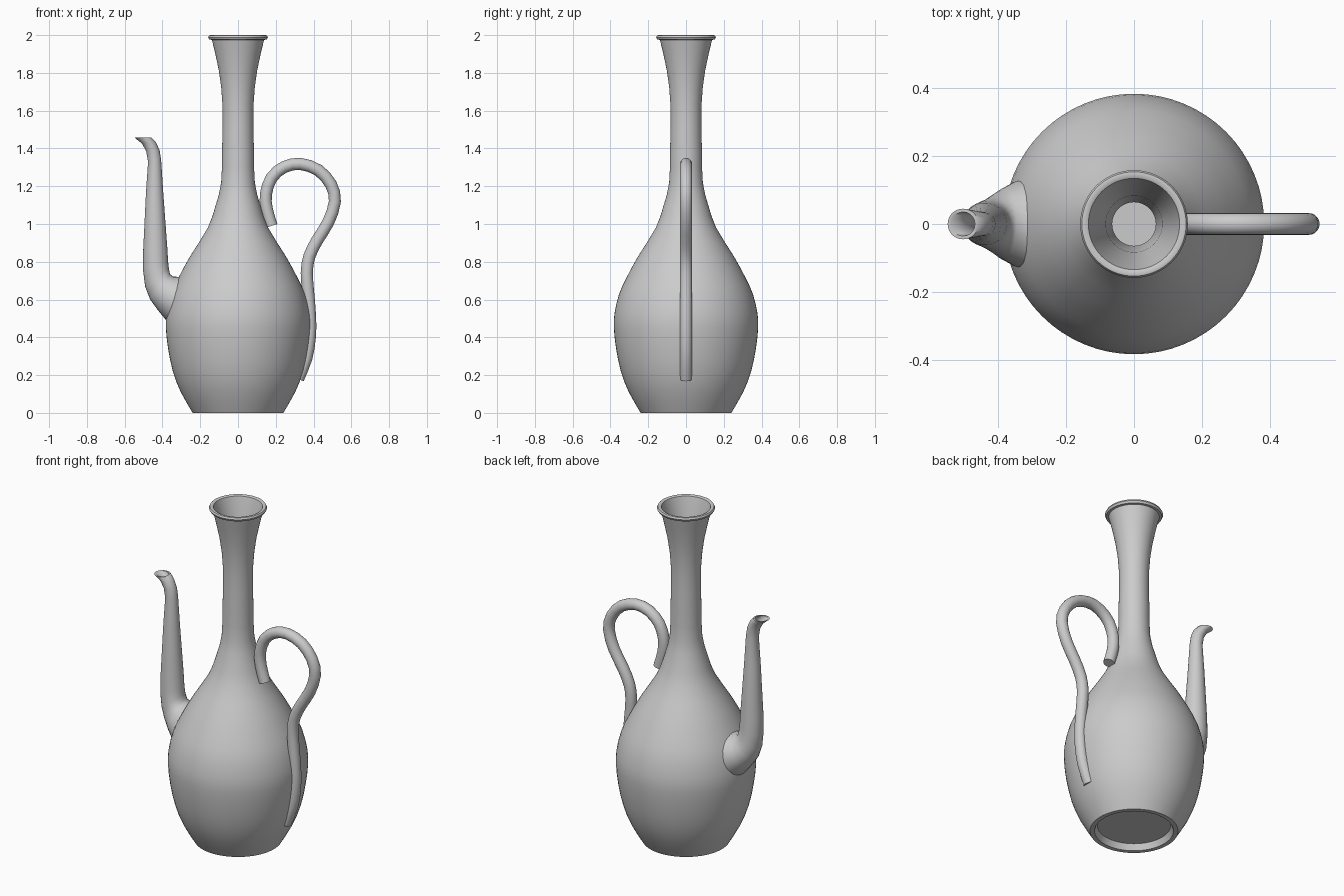
import bpy, bmesh, math
from mathutils import Vector

if "Cube" in bpy.data.objects:
    bpy.data.objects.remove(bpy.data.objects["Cube"])


def skin(name, rings, angle=40):
    """Bridge equal-sized closed rings, cap both ends, shade smooth."""
    bm = bmesh.new()
    loops = [[bm.verts.new(p) for p in ring] for ring in rings]
    n = len(loops[0])
    for a, b in zip(loops, loops[1:]):
        for i in range(n):
            j = (i + 1) % n
            bm.faces.new((a[i], a[j], b[j], b[i]))
    bm.faces.new(loops[0])
    bm.faces.new(loops[-1])
    bmesh.ops.recalc_face_normals(bm, faces=bm.faces)
    mesh = bpy.data.meshes.new(name)
    bm.to_mesh(mesh)
    bm.free()
    obj = bpy.data.objects.new(name, mesh)
    bpy.context.collection.objects.link(obj)
    bpy.ops.object.select_all(action='DESELECT')
    obj.select_set(True)
    bpy.context.view_layer.objects.active = obj
    bpy.ops.object.shade_smooth_by_angle(angle=math.radians(angle))
    return obj


def ellipse(center, u, v, n):
    """Ring of n points around center with half axes u and v."""
    return [center + u * math.cos(2 * math.pi * i / n)
            + v * math.sin(2 * math.pi * i / n) for i in range(n)]


def spline(pts, steps):
    """Catmull-Rom interpolation of a list of vectors."""
    out = []
    for i in range(len(pts) - 1):
        p0, p1, p2, p3 = (pts[max(i - 1, 0)], pts[i], pts[i + 1],
                          pts[min(i + 2, len(pts) - 1)])
        for s in range(steps):
            t = s / steps
            out.append(0.5 * (2 * p1 + (p2 - p0) * t
                              + (2 * p0 - 5 * p1 + 4 * p2 - p3) * t * t
                              + (3 * p1 - p0 - 3 * p2 + p3) * t ** 3))
    return out + [pts[-1]]


# Body: recessed foot, outer wall, rim bead and hollow inside (radius, z)
foot = [(0.20, 0.035), (0.215, 0.0), (0.24, 0.0)]
wall = [(0.24, 0.0), (0.303, 0.11), (0.345, 0.22), (0.37, 0.34), (0.382, 0.45),
        (0.378, 0.53), (0.354, 0.63), (0.313, 0.72), (0.253, 0.83),
        (0.16, 0.98), (0.118, 1.10), (0.089, 1.22), (0.084, 1.40),
        (0.082, 1.63), (0.101, 1.81), (0.138, 1.975)]
rim = [(0.152, 1.976), (0.158, 1.988), (0.153, 1.998), (0.145, 2.0),
       (0.134, 1.995)]
inside = [(r - 0.018, z) for r, z in reversed(wall[1:-1])] + [(0.22, 0.05)]
profile = (foot + [tuple(p) for p in spline([Vector(p) for p in wall], 2)[1:]]
           + rim + inside)
X, Y = Vector((1, 0, 0)), Vector((0, 1, 0))
skin("ewer_body", [ellipse(Vector((0, 0, z)), X * r, Y * r, 64)
                   for r, z in profile])

# Spout: outer edge x, z, inner edge x, z, half width in y
sections = [(-0.33, 0.46, -0.26, 0.725, 0.135),
            (-0.38, 0.49, -0.315, 0.72, 0.125),
            (-0.425, 0.545, -0.345, 0.722, 0.103),
            (-0.465, 0.60, -0.36, 0.735, 0.08),
            (-0.492, 0.67, -0.366, 0.765, 0.069),
            (-0.503, 0.76, -0.37, 0.80, 0.065),
            (-0.502, 0.86, -0.374, 0.87, 0.062),
            (-0.487, 1.17, -0.396, 1.17, 0.045),
            (-0.476, 1.33, -0.407, 1.34, 0.036),
            (-0.486, 1.385, -0.415, 1.39, 0.036),
            (-0.508, 1.425, -0.434, 1.432, 0.039),
            (-0.547, 1.457, -0.457, 1.457, 0.045)]


def spout_ring(s, scale=1.0):
    a, b = Vector((s[0], 0, s[1])), Vector((s[2], 0, s[3]))
    return ellipse((a + b) / 2, (b - a) / 2 * scale, Y * s[4] * scale, 28)


skin("spout", [spout_ring(s) for s in sections]
     + [spout_ring(s, 0.78) for s in reversed(sections[4:])], 50)

# Handle: round strap from the neck, over the loop and down the belly
path = [(0.178, 0.99), (0.152, 1.08), (0.148, 1.16), (0.178, 1.245),
        (0.245, 1.302), (0.33, 1.318), (0.425, 1.285), (0.492, 1.21),
        (0.513, 1.12), (0.478, 1.01), (0.42, 0.915), (0.378, 0.83),
        (0.364, 0.74), (0.373, 0.62), (0.382, 0.50), (0.38, 0.40),
        (0.362, 0.29), (0.318, 0.18)]
pts = spline([Vector((x, 0, z)) for x, z in path], 2)
rings = []
for i, p in enumerate(pts):
    t = (pts[min(i + 1, len(pts) - 1)] - pts[max(i - 1, 0)]).normalized()
    rings.append(ellipse(p, t.cross(Y) * 0.032, Y * 0.032, 20))
skin("handle", rings)
